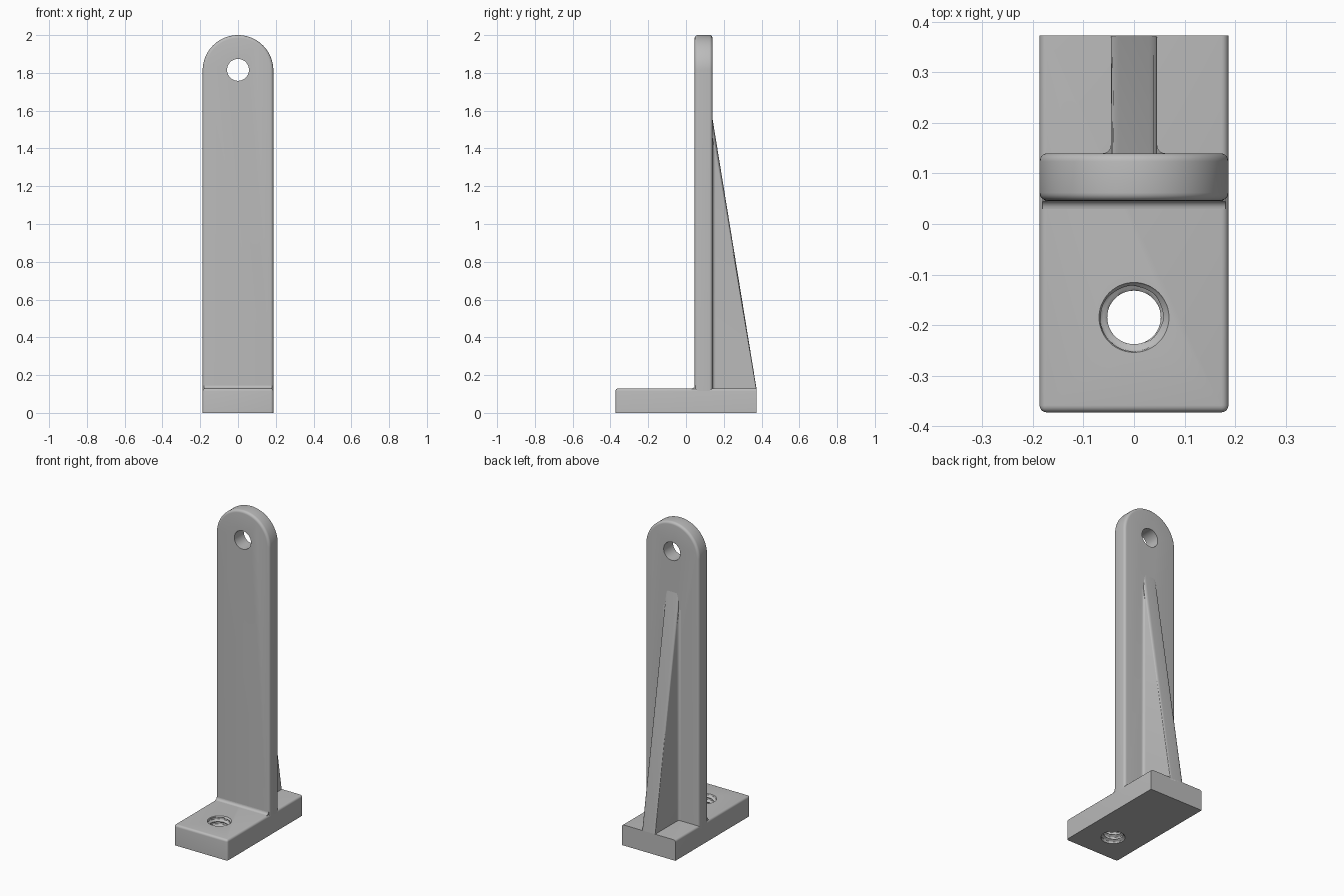
import bpy, bmesh, math
from mathutils import Vector

if "Cube" in bpy.data.objects:
    bpy.data.objects.remove(bpy.data.objects["Cube"])

grey = bpy.data.materials.new("plain grey")
grey.use_nodes = True
grey.diffuse_color = (0.5, 0.5, 0.5, 1)
grey.node_tree.nodes["Principled BSDF"].inputs["Base Color"].default_value = (0.5, 0.5, 0.5, 1)

W, D, T = 0.187, 0.373, 0.13      # half width, half depth, base thickness
FRONT, BACK = 0.046, 0.14         # faces of the upright
R = 0.016                         # edge rounding
RIB, RIB_TOP = 0.046, 1.56


def finish(name, bm):
    bmesh.ops.recalc_face_normals(bm, faces=bm.faces)
    mesh = bpy.data.meshes.new(name)
    bm.to_mesh(mesh)
    bm.free()
    mesh.materials.append(grey)
    ob = bpy.data.objects.new(name, mesh)
    bpy.context.collection.objects.link(ob)
    return ob


def smooth(ob):
    bpy.ops.object.select_all(action='DESELECT')
    ob.select_set(True)
    bpy.context.view_layer.objects.active = ob
    bpy.ops.object.shade_smooth_by_angle(angle=math.radians(35))


def prism(points, shift):
    """Extrude a closed outline along a vector."""
    bm = bmesh.new()
    face = bm.faces.new([bm.verts.new(p) for p in points])
    new = bmesh.ops.extrude_face_region(bm, geom=[face])["geom"]
    bmesh.ops.translate(bm, vec=shift, verts=[v for v in new if isinstance(v, bmesh.types.BMVert)])
    bmesh.ops.recalc_face_normals(bm, faces=bm.faces)
    return bm


def round_edges(bm, rule, radius=R):
    edges = [e for e in bm.edges if rule(*[v.co for v in e.verts])]
    bmesh.ops.bevel(bm, geom=edges, offset=radius, segments=5, profile=0.5, affect='EDGES')


def arc(cx, cy, r, a0, a1, n):
    return [(cx + r * math.cos(math.radians(a0 + (a1 - a0) * i / n)),
             cy + r * math.sin(math.radians(a0 + (a1 - a0) * i / n))) for i in range(n + 1)]


def cut(ob, cutter):
    cutter.hide_render = True
    mod = ob.modifiers.new("hole", 'BOOLEAN')
    mod.operation, mod.solver, mod.object = 'DIFFERENCE', 'EXACT', cutter
    bpy.ops.object.select_all(action='DESELECT')
    bpy.context.view_layer.objects.active = ob
    ob.select_set(True)
    bpy.ops.object.modifier_apply(modifier=mod.name)
    bpy.data.objects.remove(cutter)


# Base: rounded along the top sides, the top front and the front corners
bm = prism([(-W, -D, 0), (W, -D, 0), (W, D, 0), (-W, D, 0)], (0, 0, T))


def base_edge(a, b):
    top = min(a.z, b.z) > T - 0.01
    front = max(a.y, b.y) < 0.01 - D
    side = abs(a.x + b.x) > W
    return (top and (front or side)) or (front and side and abs(a.z - b.z) > 0.05)


round_edges(bm, base_edge, 0.014)
base = finish("base", bm)

# Tapped hole: a helical groove, countersunk at both mouths
bm = bmesh.new()
SEG, ROWS, PITCH = 48, 64, 0.03
rings = []
for j in range(ROWS + 1):
    z = -0.02 + (T + 0.04) * j / ROWS
    ring = []
    for i in range(SEG):
        phase = (z / PITCH - i / SEG) % 1
        groove = min(1, max(0, 1.8 - 4 * abs(phase - 0.5)))
        mouth = 0.07 - max(0, min(z, T - z))
        r = min(0.07, max(0.053 + 0.014 * groove, mouth))
        a = math.tau * i / SEG
        ring.append(bm.verts.new((r * math.cos(a), -0.185 + r * math.sin(a), z)))
    rings.append(ring)
for low, high in zip(rings, rings[1:]):
    for i in range(SEG):
        k = (i + 1) % SEG
        bm.faces.new((low[i], low[k], high[k]))
        bm.faces.new((low[i], high[k], high[i]))
bm.faces.new(rings[0])
bm.faces.new(rings[-1])
cut(base, finish("thread_cutter", bm))
smooth(base)

# Upright: round-topped plate with softened outline and a pin hole
outline = [(-W, T - 0.03), (W, T - 0.03)] + arc(0, 2 - W, W, 0, 180, 48)
bm = prism([(x, FRONT, z) for x, z in outline], (0, BACK - FRONT, 0))
round_edges(bm, lambda a, b: abs(a.y - b.y) < 0.001 and max(a.z, b.z) > T)
upright = finish("upright", bm)
hole = arc(0, 1.816, 0.058, 0, 360, 48)[:-1]
cut(upright, finish("pin_cutter", prism([(x, -0.1, z) for x, z in hole], (0, 0.5, 0))))
smooth(upright)

# Rib: wedge with rounded sloping edges
slope = (RIB_TOP - T) / (D - BACK)
z_in = RIB_TOP + slope * 0.03
wedge = [(BACK - 0.03, T - 0.02), (D, T - 0.02), (D, T), (BACK - 0.03, z_in)]
bm = prism([(-RIB, y, z) for y, z in wedge], (2 * RIB, 0, 0))
round_edges(bm, lambda a, b: abs(a.x - b.x) < 0.001 and abs(a.y - b.y) > 0.1 and abs(a.z - b.z) > 0.5)
smooth(finish("rib", bm))

# Fillets where the rib meets the upright, trimmed to the slope
for side, name in ((1, "left"), (-1, "right")):
    curve = arc(RIB + R, BACK + R, R, 180, 270, 6)
    plan = [(RIB - 0.01, BACK - 0.01), (RIB - 0.01, BACK + R)] + curve + [(RIB + R, BACK - 0.01)]
    bm = prism([(side * x, y, T - 0.01) for x, y in plan], (0, 0, RIB_TOP))
    cut_geom = bm.verts[:] + bm.edges[:] + bm.faces[:]
    trim = bmesh.ops.bisect_plane(bm, geom=cut_geom, plane_co=(0, BACK - R, RIB_TOP),
                                  plane_no=Vector((0, slope, 1)), clear_outer=True)["geom_cut"]
    bmesh.ops.holes_fill(bm, edges=[e for e in trim if isinstance(e, bmesh.types.BMEdge)])
    smooth(finish("rib_fillet_" + name, bm))

# Fillet between the base and the front of the upright
curve = arc(FRONT - R, T + R, R, 270, 360, 6)
section = curve + [(FRONT + 0.01, T + R), (FRONT + 0.01, T - 0.01), (FRONT - R, T - 0.01)]
inner = W - 0.006
bm = prism([(-inner, y, z) for y, z in section], (2 * inner, 0, 0))
smooth(finish("front_fillet", bm))
